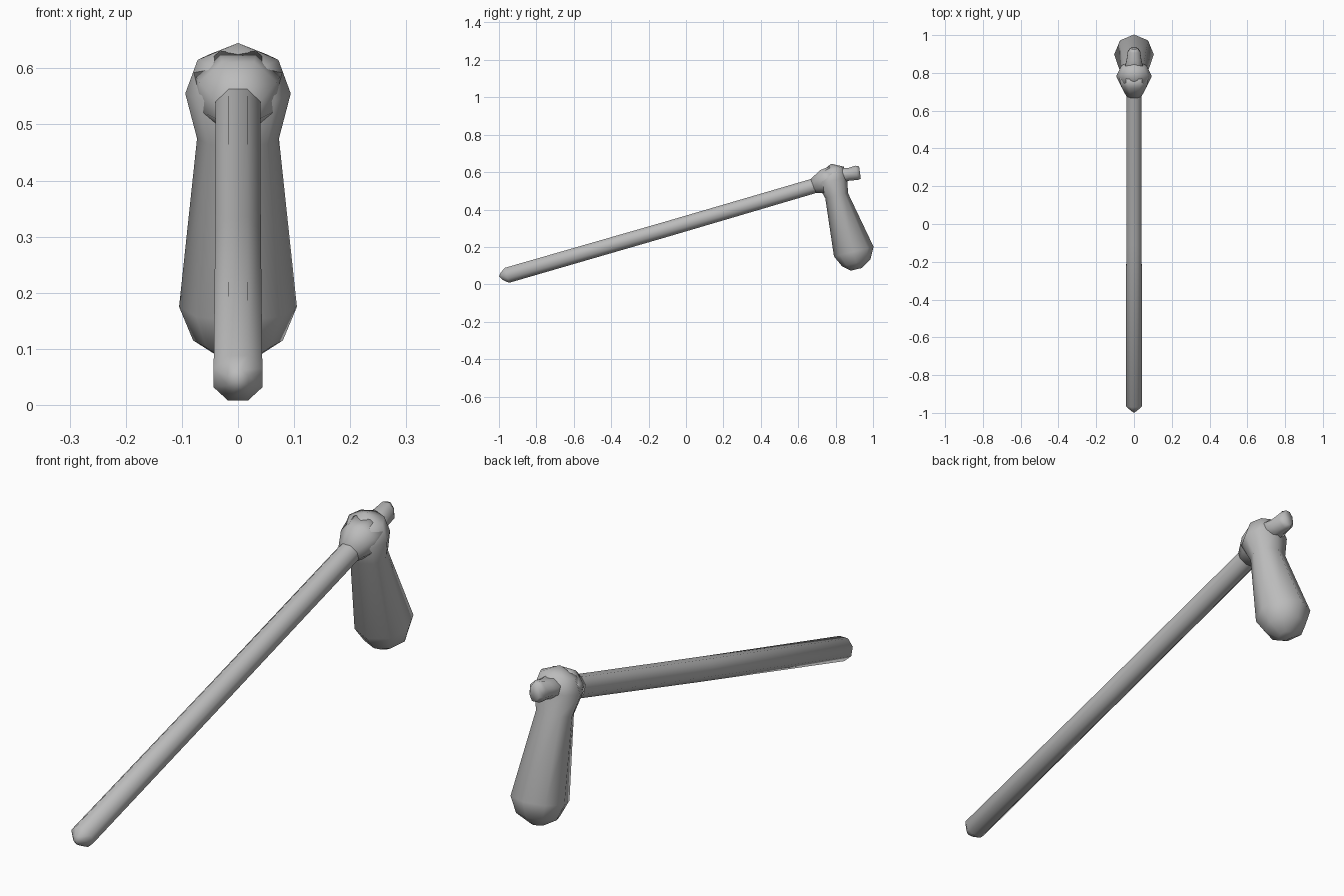
import bpy, bmesh, math
from mathutils import Vector

cube = bpy.data.objects.get("Cube")
if cube:
    bpy.data.objects.remove(cube, do_unlink=True)

grey = bpy.data.materials.new("plain grey")
grey.use_nodes = True
grey.diffuse_color = (0.5, 0.5, 0.5, 1)
grey.node_tree.nodes["Principled BSDF"].inputs["Base Color"].default_value = (0.5, 0.5, 0.5, 1)


def loft(name, stations, sides=8, turn=0.5):
    """Skin rings (y, z, half width, half depth) set square to the part's axis."""
    a, b = Vector((0, *stations[0][:2])), Vector((0, *stations[-1][:2]))
    axis = (b - a).normalized()
    across = axis.cross(Vector((1, 0, 0)))
    bm = bmesh.new()
    rings = []
    for y, z, wide, deep in stations:
        ring = []
        for i in range(sides):
            t = math.tau * (i + turn) / sides
            ring.append(bm.verts.new(Vector((wide * math.cos(t), y, z)) + across * deep * math.sin(t)))
        rings.append(ring)
    for r, s in zip(rings, rings[1:]):
        for i in range(sides):
            j = (i + 1) % sides
            bm.faces.new((r[i], r[j], s[j], s[i]))
    bm.faces.new(rings[0][::-1])
    bm.faces.new(rings[-1])
    # Collapse zero-size rings into pointed ends
    bmesh.ops.remove_doubles(bm, verts=bm.verts, dist=0.0005)
    bmesh.ops.recalc_face_normals(bm, faces=bm.faces)
    mesh = bpy.data.meshes.new(name)
    bm.to_mesh(mesh)
    bm.free()
    mesh.materials.append(grey)
    mesh.shade_smooth()
    obj = bpy.data.objects.new(name, mesh)
    bpy.context.collection.objects.link(obj)
    return obj


# Long straight shaft with a blunt tip
loft("shaft", [(-1.0, 0.042, 0, 0), (-0.985, 0.043, 0.02, 0.022), (-0.958, 0.048, 0.047, 0.045),
               (-0.1, 0.296, 0.044, 0.044), (0.70, 0.531, 0.043, 0.043), (0.78, 0.555, 0.04, 0.04)])

# Rounded hub flowing into the swollen handle
loft("hub_and_handle", [(0.775, 0.645, 0, 0), (0.785, 0.615, 0.072, 0.06),
                        (0.782, 0.555, 0.094, 0.084), (0.805, 0.475, 0.073, 0.062),
                        (0.897, 0.175, 0.105, 0.109), (0.91, 0.115, 0.08, 0.078),
                        (0.91, 0.08, 0.025, 0.03)], turn=0)

# Short flared knob behind the hub
loft("rear_knob", [(0.77, 0.575, 0.07, 0.055), (0.87, 0.588, 0.042, 0.036),
                   (0.912, 0.596, 0.036, 0.042), (0.93, 0.598, 0.022, 0.036)])

# Flared collar where the shaft meets the hub
loft("shaft_collar", [(0.68, 0.526, 0.043, 0.043), (0.74, 0.55, 0.075, 0.07),
                      (0.79, 0.565, 0.085, 0.075)])
